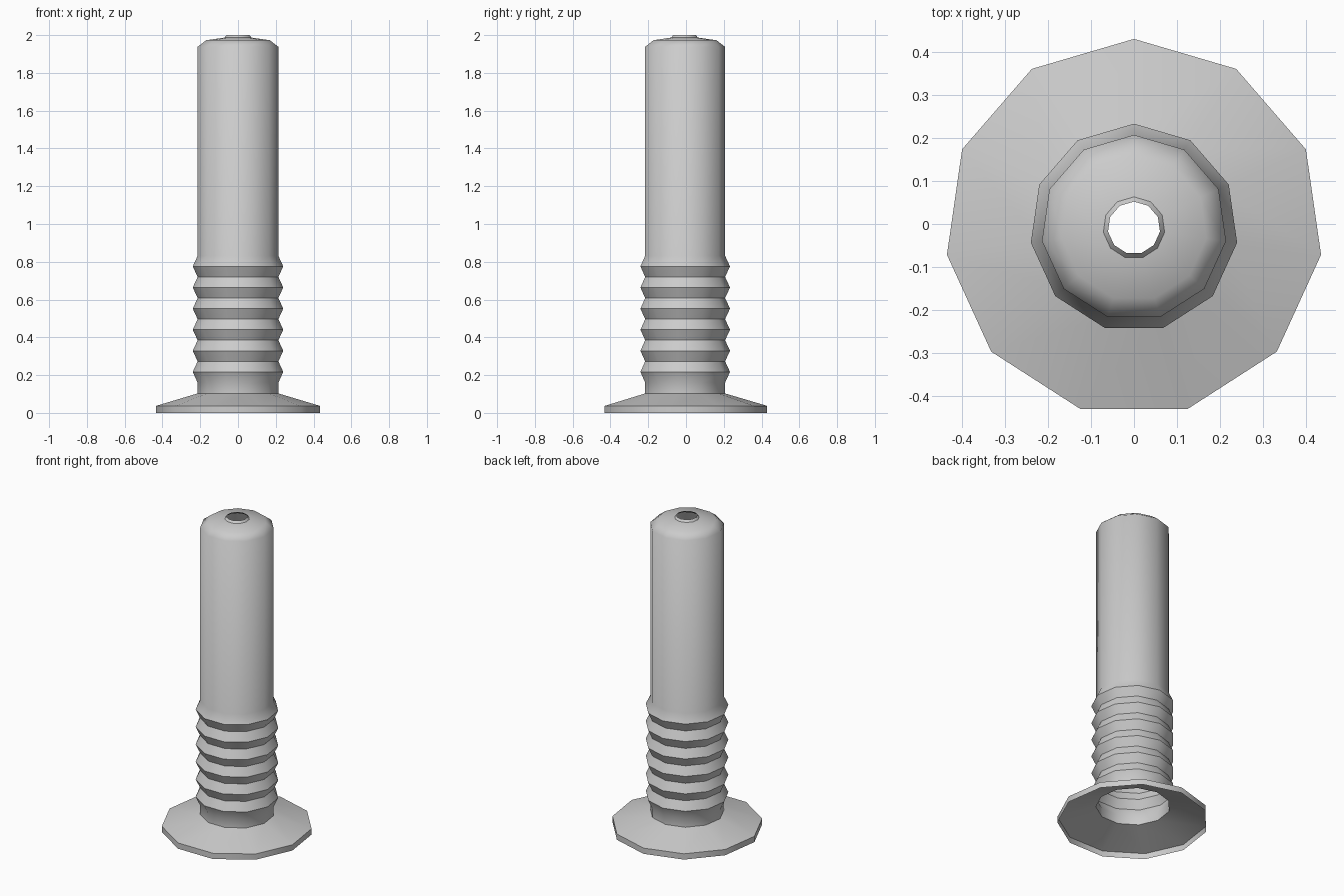
import bpy, bmesh, math

if "Cube" in bpy.data.objects:
    bpy.data.objects.remove(bpy.data.objects["Cube"])

SIDES = 11
CY = -0.009          # odd-sided rings sit slightly off the bounding-box centre
BODY, RIDGE, FLANGE = 0.216, 0.242, 0.439

# profile of (radius, z, sharp ring): open flange, then neck
profile = [(FLANGE, 0.0, True), (FLANGE, 0.037, True), (BODY, 0.103, True), (BODY, 0.16, False)]

# six bellows ridges
for i in range(6):
    z = 0.217 + i * 0.1117
    profile += [(RIDGE, z, True), (BODY, z + 0.056, i < 5)]

# smooth barrel, rounded shoulder and raised lip around the top hole
profile += [(BODY, 1.938, False), (0.17, 1.973, False),
            (0.072, 1.987, True), (0.061, 2.0, True)]

bm = bmesh.new()
rings = []
for r, z, sharp in profile:
    rings.append([bm.verts.new((r * math.sin(2 * math.pi * k / SIDES),
                                CY + r * math.cos(2 * math.pi * k / SIDES), z))
                  for k in range(SIDES)])

for lower, upper in zip(rings, rings[1:]):
    for k in range(SIDES):
        n = (k + 1) % SIDES
        f = bm.faces.new((lower[n], lower[k], upper[k], upper[n]))
        f.smooth = True

# outward normals on every face
bm.normal_update()
for f in bm.faces:
    c = f.calc_center_median()
    if f.normal.x * c.x + f.normal.y * (c.y - CY) < 0:
        f.normal_flip()

# crisp rings
for ring, (r, z, sharp) in zip(rings, profile):
    if sharp:
        for k in range(SIDES):
            bm.edges.get((ring[k], ring[(k + 1) % SIDES])).smooth = False

mesh = bpy.data.meshes.new("ribbed_tube")
bm.to_mesh(mesh)
bm.free()
obj = bpy.data.objects.new("ribbed_tube", mesh)
bpy.context.collection.objects.link(obj)
